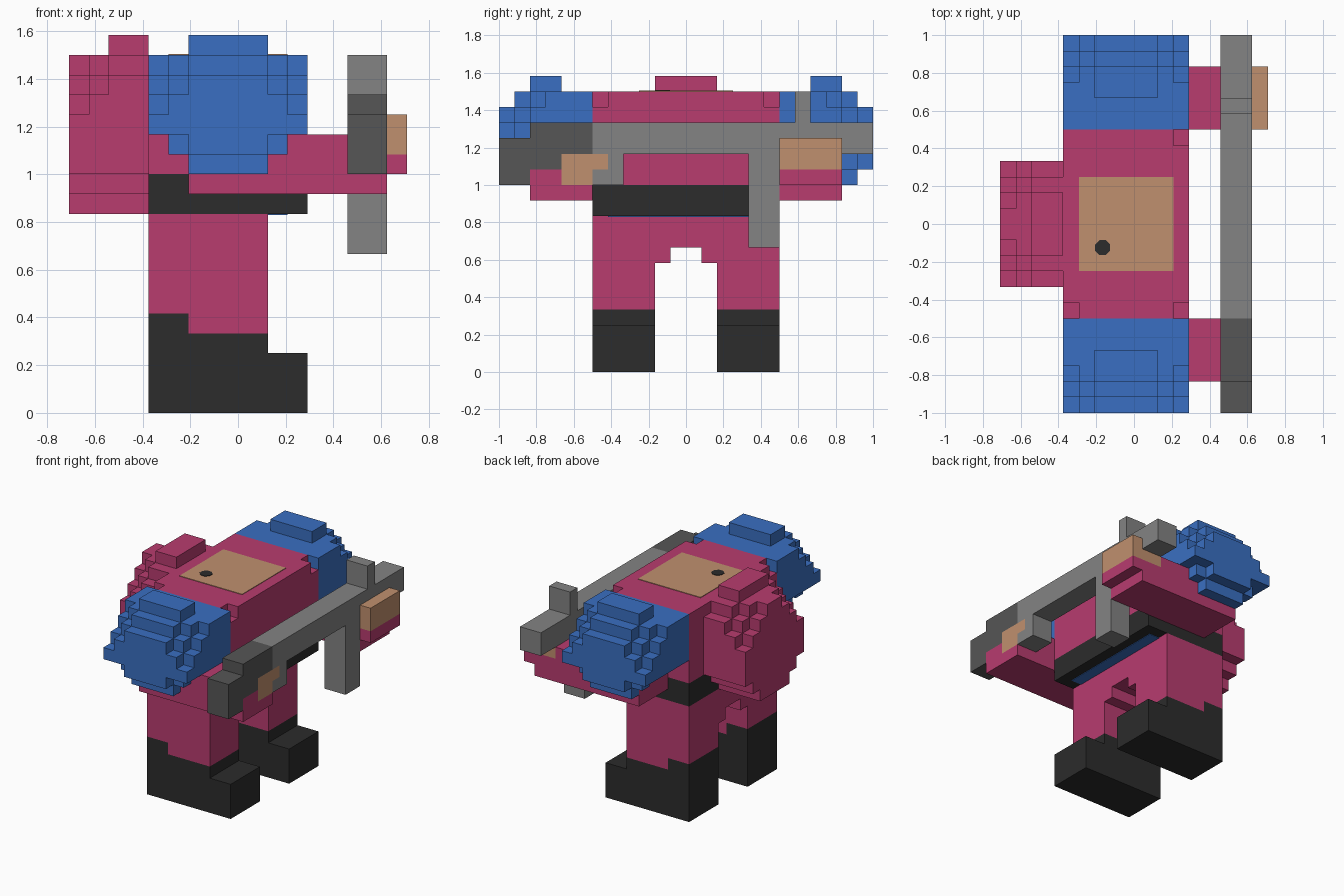
import bpy, bmesh, math
from mathutils import Vector

cube = bpy.data.objects.get("Cube")
if cube:
    bpy.data.objects.remove(cube, do_unlink=True)

U = 1 / 12                              # block size
ORIGIN = Vector((-8.5, -12, 0))         # grid corner, in blocks


def material(name, r, g, b):
    m = bpy.data.materials.new(name)
    m.use_nodes = True
    m.diffuse_color = (r, g, b, 1)
    m.node_tree.nodes["Principled BSDF"].inputs["Base Color"].default_value = (r, g, b, 1)
    return m


pink = material("suit_pink", .479, .045, .159)
blue = material("armour_blue", .042, .159, .539)
black = material("boot_black", .025, .025, .025)
gray = material("metal_gray", .227, .227, .227)
dark = material("stock_dark_gray", .093, .093, .093)
skin = material("skin_tan", .527, .279, .156)


def finish(name, bm, mat):
    mesh = bpy.data.meshes.new(name)
    bm.to_mesh(mesh)
    bm.free()
    mesh.materials.append(mat)
    obj = bpy.data.objects.new(name, mesh)
    bpy.context.collection.objects.link(obj)
    return obj


def block(x0, x1, y0, y1, z0, z1):
    """Set of grid cells filling a box."""
    return {(x, y, z) for x in range(x0, x1) for y in range(y0, y1) for z in range(z0, z1)}


def solid(name, mat, cells):
    """Skin a set of grid cells, then merge the flat areas."""
    bm = bmesh.new()
    verts = {}

    def vert(p):
        if p not in verts:
            verts[p] = bm.verts.new((Vector(p) + ORIGIN) * U)
        return verts[p]

    for c in cells:
        for axis in range(3):
            a, b = (axis + 1) % 3, (axis + 2) % 3
            for side in (0, 1):
                n = list(c)
                n[axis] += 2 * side - 1
                if tuple(n) in cells:
                    continue
                ring = []
                for da, db in ((0, 0), (1, 0), (1, 1), (0, 1)):
                    p = list(c)
                    p[axis] += side
                    p[a] += da
                    p[b] += db
                    ring.append(vert(tuple(p)))
                bm.faces.new(ring if side else ring[::-1])
    bmesh.ops.dissolve_limit(bm, angle_limit=.01, verts=bm.verts, edges=bm.edges)
    return finish(name, bm, mat)


def plate(name, mat, x0, x1, y0, y1, z, thick):
    """Thin painted panel centred on height z."""
    bm = bmesh.new()
    bmesh.ops.create_cube(bm, size=1)
    for v in bm.verts:
        v.co = ((v.co.x * (x1 - x0) + (x0 + x1) / 2 - 8.5) * U,
                (v.co.y * (y1 - y0) + (y0 + y1) / 2 - 12) * U,
                z * U + v.co.z * thick)
    return finish(name, bm, mat)


# Torso with nicked upper corners, belt and its underside
nicks = block(4, 5, 6, 7, 17, 18) | block(11, 12, 6, 7, 17, 18) | block(11, 12, 17, 18, 17, 18)
solid("torso", pink, block(4, 12, 6, 18, 12, 18) - nicks)
solid("belt", black, block(4, 12, 6, 18, 10, 12))
plate("belt_underside", blue, 5, 11, 7, 17, 10, .008)

# Face panel and eye on the top
plate("face_panel", skin, 5, 11, 9, 15, 18, .008)
bm = bmesh.new()
bmesh.ops.create_cone(bm, cap_ends=True, segments=8, radius1=.043, radius2=.043, depth=.009)
eye = finish("eye", bm, black)
eye.rotation_euler.z = math.pi / 8
eye.location = ((6.5 - 8.5) * U, (10.5 - 12) * U, 18 * U + .003)

# Hips with a stepped arch
solid("hips", pink, block(4, 10, 6, 18, 7, 10) - block(4, 10, 11, 13, 7, 8))

# Legs and boots
for side, y in (("right", 6), ("left", 14)):
    boot = (block(4, 12, y, y + 4, 0, 3) | block(4, 10, y, y + 4, 3, 4)
            | block(4, 6, y, y + 4, 4, 5))
    solid(side + "_boot", black, boot)
    solid(side + "_leg", pink, block(4, 10, y, y + 4, 4, 7) - boot)

# Stepped shoulder domes, mirrored in y
shoulder = block(6, 10, 2, 4, 18, 19)
for layer in range(6):
    for x in range(4, 12):
        inset = min(x - 4, 11 - x, 2)
        top = min(18, 15 + inset + layer)
        bottom = 14 if layer > 1 else 14 - max(0, inset - 1 + layer)
        shoulder |= block(x, x + 1, layer, layer + 1, bottom, top)
solid("right_shoulder", blue, shoulder)
solid("left_shoulder", blue, {(x, 23 - y, z) for x, y, z in shoulder})

# Stepped backpack
pack = block(2, 4, 10, 14, 18, 19)
for layer in range(4):
    for y in range(8, 16):
        inset = min(y - 8, 15 - y)
        top = min(17 if inset == 0 else 18, 15 + inset + layer)
        pack |= block(layer, layer + 1, y, y + 1, 12 - min(inset, 2), top)
solid("backpack", pink, pack)

# Arms
upper_arm = block(6, 14, 2, 6, 11, 14) - block(6, 14, 2, 6, 14, 15)
right_arm = upper_arm | block(14, 16, 2, 6, 11, 12) | block(14, 16, 2, 4, 12, 13)
left_arm = (block(6, 14, 18, 22, 11, 14) | block(14, 16, 18, 22, 11, 13)
            | block(16, 17, 18, 22, 12, 13))
solid("right_arm", pink, right_arm - shoulder)
solid("left_arm", pink, left_arm)

# Hands
right_hand = block(14, 16, 4, 6, 12, 14) | block(14, 16, 6, 7, 13, 14)
solid("right_hand", skin, right_hand)
solid("left_hand", skin, block(14, 16, 18, 22, 13, 14) | block(16, 17, 18, 22, 13, 15))

# Long tool: stock, barrel, trigger guard, magazine and sight
stock = block(14, 16, 0, 2, 12, 15) | block(14, 16, 2, 6, 12, 16)
solid("tool_stock", dark, stock - right_arm - right_hand)
solid("tool_barrel", gray, block(14, 16, 6, 24, 14, 16))
solid("tool_guard", gray, block(14, 16, 6, 8, 12, 14) - right_hand)
solid("tool_magazine", gray, block(14, 16, 16, 18, 8, 14))
solid("tool_sight", gray, block(14, 16, 19, 20, 16, 18))
